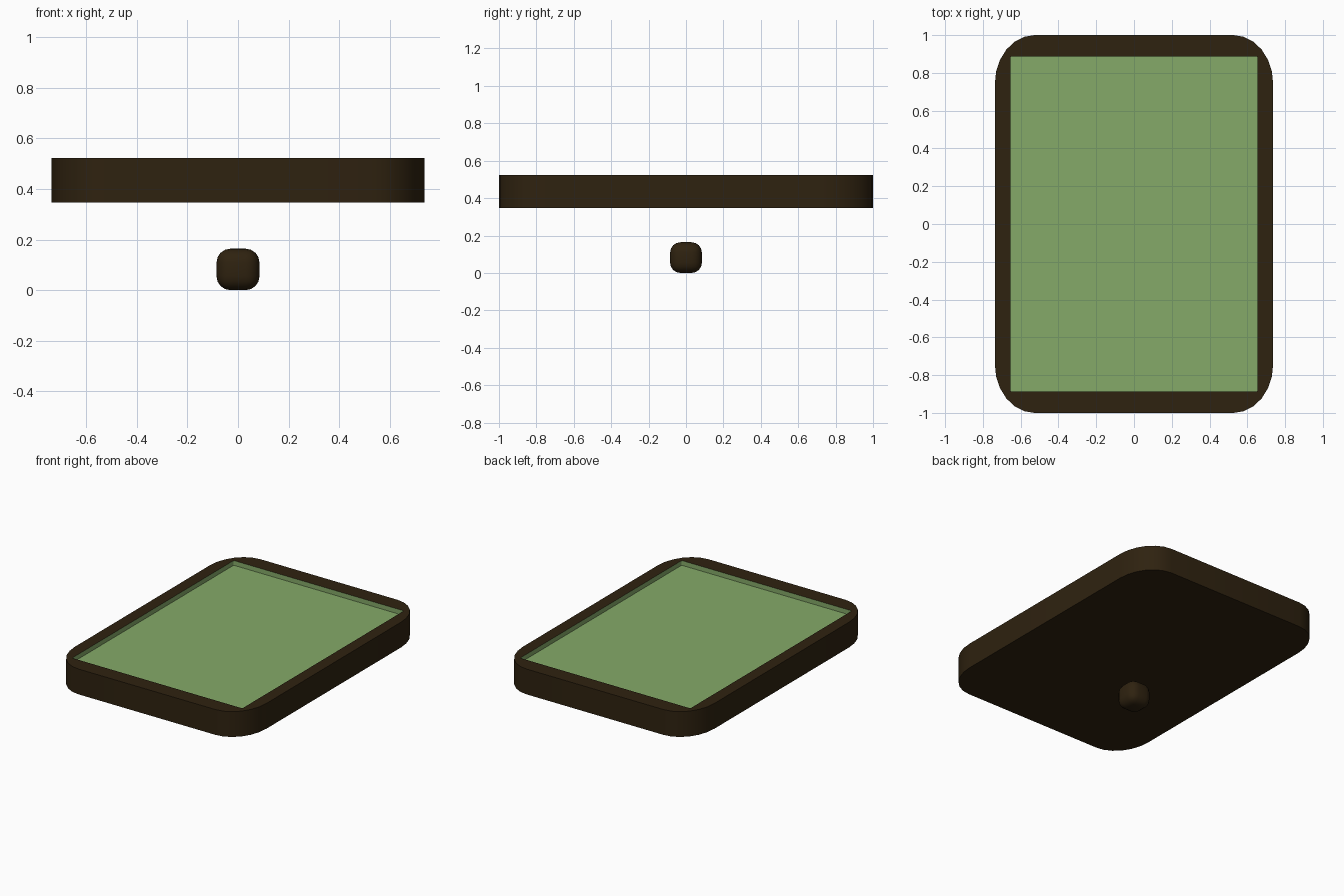
import bpy, bmesh, math

if "Cube" in bpy.data.objects:
    bpy.data.objects.remove(bpy.data.objects["Cube"])

def material(name, rgb):
    m = bpy.data.materials.new(name)
    m.diffuse_color = (*rgb, 1)
    m.use_nodes = True
    m.node_tree.nodes["Principled BSDF"].inputs["Base Color"].default_value = m.diffuse_color
    return m

brown = material("dark brown", (0.028, 0.016, 0.005))
green = material("screen green", (0.235, 0.40, 0.14))

def finish(name, bm, mats, angle=40):
    bmesh.ops.recalc_face_normals(bm, faces=bm.faces)
    mesh = bpy.data.meshes.new(name)
    bm.to_mesh(mesh)
    bm.free()
    ob = bpy.data.objects.new(name, mesh)
    bpy.context.collection.objects.link(ob)
    for m in mats:
        mesh.materials.append(m)
    bpy.context.view_layer.objects.active = ob
    ob.select_set(True)
    bpy.ops.object.shade_smooth_by_angle(angle=math.radians(angle))
    ob.select_set(False)
    return ob

def rounded_rect(hx, hy, rx, ry, n):
    """Outline with elliptical corners, counter-clockwise from the +x side."""
    pts = []
    for k, (sx, sy) in enumerate(((1, 1), (-1, 1), (-1, -1), (1, -1))):
        for i in range(n + 1):
            a = math.pi / 2 * (k + i / n)
            pts.append((sx * (hx - rx) + rx * math.cos(a),
                        sy * (hy - ry) + ry * math.sin(a)))
    return pts

BOTTOM, TOP, FLOOR = 0.347, 0.523, 0.49
N = 6

# Tray body: outer wall, rim, recess wall and recess floor as linked rings
bm = bmesh.new()
outer = rounded_rect(0.737, 1.0, 0.21, 0.26, N)
inner = rounded_rect(0.655, 0.888, 0.01, 0.01, N)
rings = [[bm.verts.new((x, y, z)) for x, y in outline]
         for outline, z in ((outer, BOTTOM), (outer, TOP), (inner, TOP), (inner, FLOOR))]
for r, (a, b) in enumerate(zip(rings, rings[1:])):
    for i in range(len(a)):
        j = (i + 1) % len(a)
        f = bm.faces.new((a[i], a[j], b[j], b[i]))
        f.material_index = 1 if r == 2 else 0
bm.faces.new(rings[0][::-1])
bm.faces.new(rings[3]).material_index = 1
finish("tray_with_screen", bm, (brown, green))

# Round button floating below the tray: a block with heavily rounded edges
bm = bmesh.new()
bmesh.ops.create_cube(bm, size=1)
for v in bm.verts:
    v.co = (v.co.x * 0.17, v.co.y * 0.17, v.co.z * 0.164 + 0.082)
bmesh.ops.bevel(bm, geom=bm.edges[:], offset=0.055, segments=4,
                profile=0.5, affect='EDGES')
finish("button", bm, (brown,))
